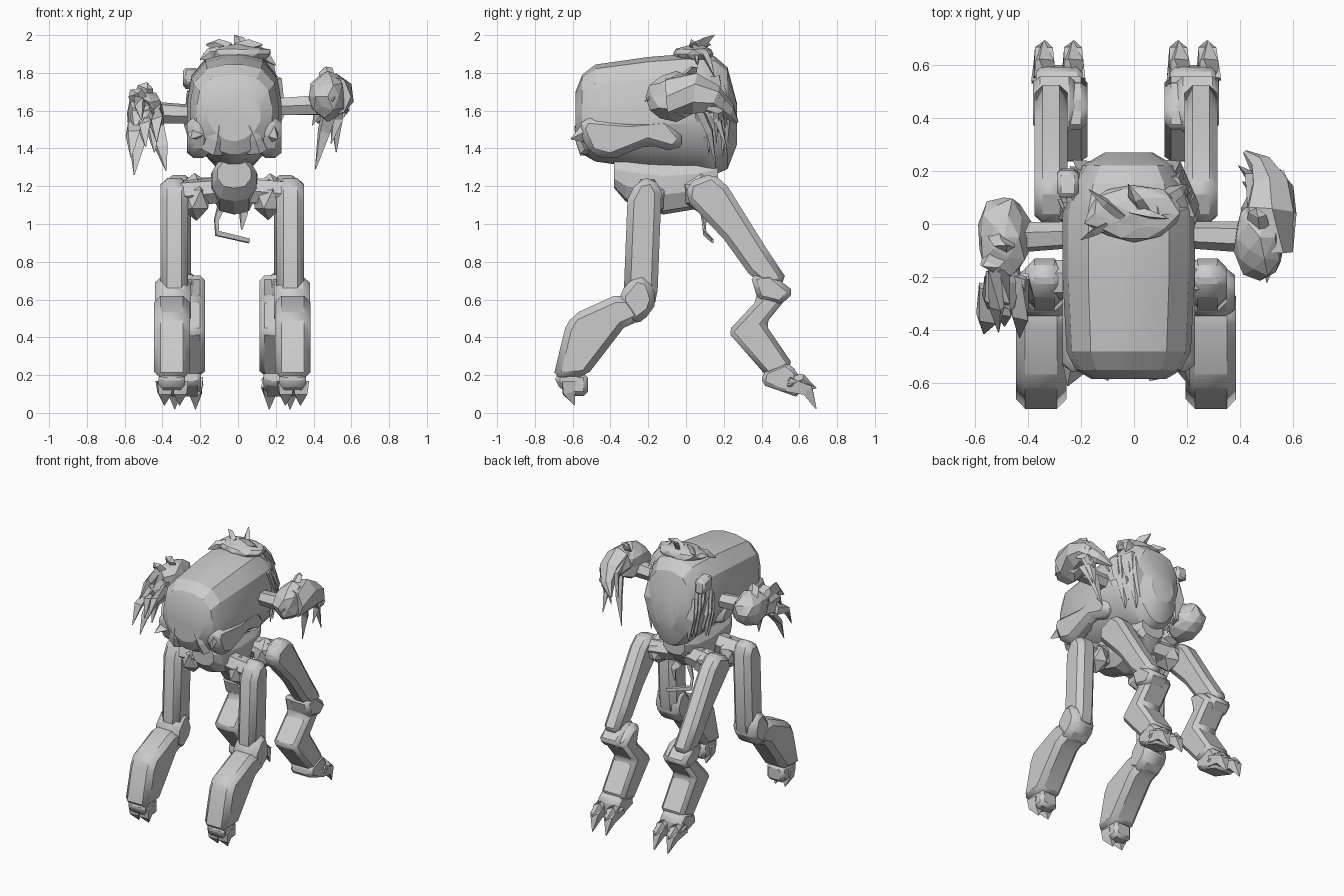
import bpy, bmesh, math, random
from mathutils import Vector

random.seed(4)
CX = -0.03          # symmetry plane of the legs


def finish(name, bm, angle=30):
    bmesh.ops.recalc_face_normals(bm, faces=bm.faces)
    me = bpy.data.meshes.new(name)
    bm.to_mesh(me)
    bm.free()
    for p in me.polygons:
        p.use_smooth = angle > 0
    me.set_sharp_from_angle(angle=math.radians(angle))
    ob = bpy.data.objects.new(name, me)
    bpy.context.collection.objects.link(ob)
    return ob


def skin(bm, rings):
    vs = [[bm.verts.new(p) for p in r] for r in rings]
    n = len(vs[0])
    for a, b in zip(vs, vs[1:]):
        for i in range(n):
            bm.faces.new((a[i], a[(i + 1) % n], b[(i + 1) % n], b[i]))
    bm.faces.new(vs[0])
    bm.faces.new(vs[-1])


def hull_loft(name, sections, cx, n=12, power=3.0, angle=30, taper=0.0):
    """Rounded-box rings along y; section = (y, z low, z high, half width)."""
    bm, rings = bmesh.new(), []
    for y, z0, z1, hw in sections:
        ring = []
        for i in range(n):
            a = 2 * math.pi * (i + 0.5) / n
            c, s = math.cos(a), math.sin(a)
            r = (abs(c) ** power + abs(s) ** power) ** (-1 / power)
            narrow = 1 - taper * max(0, -r * s - 0.35)
            ring.append((cx + hw * r * c * narrow, y, (z0 + z1) / 2 + (z1 - z0) / 2 * r * s))
        rings.append(ring)
    skin(bm, rings)
    return finish(name, bm, angle)


def slab(name, profile, xa, xb, side=1, bevel=0.022, cx=CX):
    """Side profile (y, z) given thickness in x, with chamfered edges."""
    bm = bmesh.new()
    skin(bm, [[(cx + side * x, y, z) for y, z in profile] for x in (xa, xb)])
    ob = finish(name, bm)
    m = ob.modifiers.new("chamfer", 'BEVEL')
    m.width, m.segments, m.limit_method = bevel, 1, 'ANGLE'
    return ob


def tube(bm, pts, radii, n=4, flat=1.0):
    """Tapered limb or tuft along a path."""
    pts = [Vector(p) for p in pts]
    rings = []
    for i, p in enumerate(pts):
        d = (pts[min(i + 1, len(pts) - 1)] - pts[max(i - 1, 0)]).normalized()
        u = d.cross(Vector((0.3, 1, 0.1))).normalized()
        v = d.cross(u)
        rings.append([p + radii[i] * (math.cos(a) * u + flat * math.sin(a) * v)
                      for a in [2 * math.pi * k / n + 0.4 for k in range(n)]])
    skin(bm, rings)


def lump(bm, c, r, jitter=0.1, sub=2):
    res = bmesh.ops.create_icosphere(bm, subdivisions=sub, radius=1)
    for v in res['verts']:
        k = 1 + random.uniform(-jitter, jitter)
        v.co = Vector([c[i] + r[i] * v.co[i] * k for i in range(3)])


def tufts(bm, roots_tips, width, bend, flat=0.5):
    for a, b in roots_tips:
        a, b = Vector(a), Vector(b)
        mid = (a + b) / 2 + Vector(bend)
        tube(bm, [a, mid, b], [width, width * 0.8, 0.003], 4, flat)


# body shell (keel-like underside) and pelvis
hull_loft("body", [(-0.585, 1.44, 1.70, .14), (-0.55, 1.37, 1.79, .20), (-0.48, 1.33, 1.845, .235),
                   (-0.2, 1.29, 1.885, .25), (0.05, 1.28, 1.905, .25), (0.15, 1.26, 1.89, .22),
                   (0.22, 1.29, 1.83, .175), (0.27, 1.42, 1.64, .09)], -0.02, 16, 2.9, 25, 0.65)
hull_loft("pelvis", [(-0.38, 1.19, 1.34, .09), (-0.32, 1.12, 1.36, .12), (-0.12, 1.05, 1.36, .125),
                     (0.06, 1.08, 1.36, .125), (0.17, 1.2, 1.34, .09)], -0.02, 10, 2.6, 20)

# ragged side plates along the lower body and over the rear flanks
for s, tag in ((-1, "left"), (1, "right")):
    slab(tag + "_lower_plate", [(-0.57, 1.5), (-0.54, 1.57), (-0.3, 1.55), (-0.1, 1.57), (0.0, 1.45),
                                (-0.06, 1.38), (-0.2, 1.42), (-0.4, 1.34), (-0.51, 1.37)],
         0.13, 0.25, s, 0.035, -0.02)
    bm = bmesh.new()
    tufts(bm, [((-0.02 + s * 0.18, -0.48, 1.5), (-0.02 + s * 0.23, -0.61, 1.45)),
               ((-0.02 + s * 0.12, -0.53, 1.38), (-0.02 + s * 0.08, -0.59, 1.52))], 0.06, (0, 0, 0))
    for i in range(7):
        y, z = 0.03 + 0.025 * i, random.uniform(1.62, 1.8)
        x = s * (0.235 - max(0, y - 0.05) * 0.5)
        tufts(bm, [((-0.02 + x * 0.85, y, z), (-0.02 + x * 0.9, y + 0.04, random.uniform(1.34, 1.48)))],
              0.065, (s * 0.02, 0.02, 0.02))
    finish(tag + "_flank_tufts", bm, 0)
slab("left_shoulder_plate", [(0.1, 1.74), (0.1, 1.83), (0.2, 1.81), (0.21, 1.71)], 0.18, 0.26, -1, 0.015)

# shaggy crest on top
bm = bmesh.new()
lump(bm, (0.0, 0.04, 1.9), (0.18, 0.11, 0.05), 0.1)
tufts(bm, [((0.03, 0.05, 1.91), (-0.02, 0.15, 2.0)), ((-0.05, 0.03, 1.92), (-0.17, 0.13, 1.95)),
           ((0.08, 0.05, 1.92), (0.2, 0.06, 1.84)), ((0.12, 0.1, 1.9), (0.2, 0.15, 1.78)),
           ((-0.1, 0.0, 1.9), (-0.2, -0.06, 1.87)), ((0.0, 0.05, 1.92), (0.13, 0.02, 1.95))],
      0.045, (0, 0, 0.012))
finish("crest", bm, 0)

# arms: shafts ending in shaggy fists
for tag, x0, x1, z in (("left", -0.2, -0.45, 1.59), ("right", 0.18, 0.45, 1.63)):
    bm = bmesh.new()
    tube(bm, [(x0, -0.04, z - 0.01), (x1, -0.05, z)], [0.05, 0.06], 6)
    finish(tag + "_arm", bm)
bm = bmesh.new()
lump(bm, (-0.49, -0.05, 1.585), (0.105, 0.16, 0.125), 0.08)
lump(bm, (-0.49, -0.22, 1.55), (0.085, 0.11, 0.1), 0.15, 1)
for i in range(8):
    t = i / 7
    x = -0.56 + 0.14 * random.random()
    tufts(bm, [((x, -0.16 - 0.08 * t, 1.63 - 0.1 * t),
                (x + random.uniform(-.03, .02), -0.3 - 0.13 * random.random(), 1.55 - 0.2 * t))],
          0.06, (0, -0.03, 0.04))
tufts(bm, [((-0.5, -0.05, 1.66), (-0.48, -0.08, 1.75)), ((-0.52, -0.12, 1.64), (-0.57, -0.16, 1.71)),
           ((-0.43, -0.2, 1.5), (-0.38, -0.3, 1.28)), ((-0.52, -0.22, 1.5), (-0.55, -0.35, 1.26))],
      0.055, (0, -0.02, 0.02))
finish("left_fist", bm, 0)
bm = bmesh.new()
lump(bm, (0.475, -0.05, 1.675), (0.1, 0.16, 0.125), 0.1)
tube(bm, [(0.5, -0.1, 1.68), (0.51, 0.05, 1.69), (0.52, 0.14, 1.66), (0.48, 0.22, 1.6), (0.42, 0.27, 1.54)],
     [0.11, 0.115, 0.085, 0.05, 0.01], 7, 0.9)
for i in range(7):
    t = i / 6
    x = 0.46 + 0.1 * random.random()
    tufts(bm, [((x, 0.04 + 0.08 * t, 1.74 - 0.1 * t),
                (x - 0.05 + random.uniform(-.02, .03), 0.16 + 0.1 * random.random(), 1.66 - 0.28 * random.random()))],
          0.055, (0.02, 0.04, 0.04))
tufts(bm, [((0.47, -0.02, 1.76), (0.46, 0.06, 1.83)), ((0.5, 0.05, 1.65), (0.41, 0.16, 1.29)),
           ((0.52, 0.08, 1.68), (0.52, 0.22, 1.38)), ((0.52, -0.08, 1.7), (0.5, -0.22, 1.65))],
      0.05, (0, 0.02, 0.02))
finish("right_fist", bm, 0)

# hook under the pelvis
bm = bmesh.new()
tube(bm, [(-0.08, 0.08, 1.12), (-0.115, 0.09, 1.02), (-0.11, 0.1, 0.95), (0.06, 0.14, 0.91)],
     [0.03, 0.015, 0.02, 0.015], 4, 0.6)
tube(bm, [(0.0, 0.08, 1.1), (0.03, 0.1, 1.06), (0.02, 0.1, 0.97)], [0.04, 0.03, 0.005], 4, 0.6)
finish("tail_hook", bm, 0)

# four legs
for s, tag in ((-1, "left"), (1, "right")):
    slab(tag + "_front_thigh", [(-0.33, 0.62), (-0.31, 1.13), (-0.26, 1.23), (-0.17, 1.25), (-0.13, 1.17),
                                (-0.15, 0.65), (-0.17, 0.55)], 0.235, 0.38, s, 0.035)
    slab(tag + "_front_knee", [(-0.355, 0.63), (-0.27, 0.73), (-0.19, 0.71), (-0.155, 0.6), (-0.18, 0.53),
                               (-0.27, 0.46), (-0.36, 0.5)], 0.22, 0.41, s, 0.035)
    slab(tag + "_front_shin", [(-0.3, 0.62), (-0.38, 0.62), (-0.6, 0.52), (-0.64, 0.45), (-0.705, 0.18),
                               (-0.53, 0.19), (-0.33, 0.45), (-0.22, 0.5)], 0.225, 0.415, s, 0.035)
    slab(tag + "_front_foot", [(-0.69, 0.21), (-0.69, 0.15), (-0.61, 0.09), (-0.52, 0.09), (-0.52, 0.21)],
         0.25, 0.39, s)
    slab(tag + "_rear_thigh", [(0.0, 1.13), (0.01, 1.22), (0.14, 1.27), (0.22, 1.2), (0.42, 0.88),
                               (0.54, 0.7), (0.42, 0.66), (0.33, 0.74), (0.2, 0.92)], 0.22, 0.345, s, 0.03)
    slab(tag + "_rear_knee", [(0.34, 0.73), (0.45, 0.74), (0.575, 0.64), (0.5, 0.57), (0.38, 0.6)],
         0.19, 0.35, s, 0.025)
    slab(tag + "_rear_shin", [(0.35, 0.73), (0.45, 0.72), (0.55, 0.63), (0.42, 0.47), (0.57, 0.25),
                              (0.43, 0.19), (0.22, 0.43), (0.38, 0.6)], 0.145, 0.335, s, 0.025)
    slab(tag + "_rear_foot", [(0.4, 0.15), (0.41, 0.22), (0.53, 0.27), (0.59, 0.22), (0.6, 0.08)],
         0.165, 0.34, s, 0.02)
    # claws: short ones in front, two wedge toes behind
    bm = bmesh.new()
    for x in (0.28, 0.36):
        tufts(bm, [((CX + s * x, -0.62, 0.17), (CX + s * x, -0.59, 0.04))], 0.06, (0, -0.015, 0), 0.9)
    for x in (0.2, 0.31):
        tufts(bm, [((CX + s * x, 0.54, 0.16), (CX + s * (x - 0.005), 0.69, 0.02))], 0.06, (0, 0.03, 0.03), 0.9)
        tufts(bm, [((CX + s * x, 0.54, 0.16), (CX + s * x, 0.69, 0.13))], 0.055, (0, 0, 0.02), 0.9)
    finish(tag + "_claws", bm, 0)
    # hip joints link the thighs to the pelvis
    bm = bmesh.new()
    lump(bm, (CX + s * 0.19, -0.2, 1.13), (0.085, 0.1, 0.11), 0.04, 1)
    lump(bm, (CX + s * 0.2, 0.08, 1.16), (0.1, 0.1, 0.11), 0.04, 1)
    tube(bm, [(CX + s * 0.05, -0.2, 1.18), (CX + s * 0.27, -0.21, 1.16)], [0.07, 0.075], 6)
    tube(bm, [(CX + s * 0.05, 0.07, 1.18), (CX + s * 0.27, 0.1, 1.17)], [0.07, 0.08], 6)
    finish(tag + "_hips", bm, 0)
